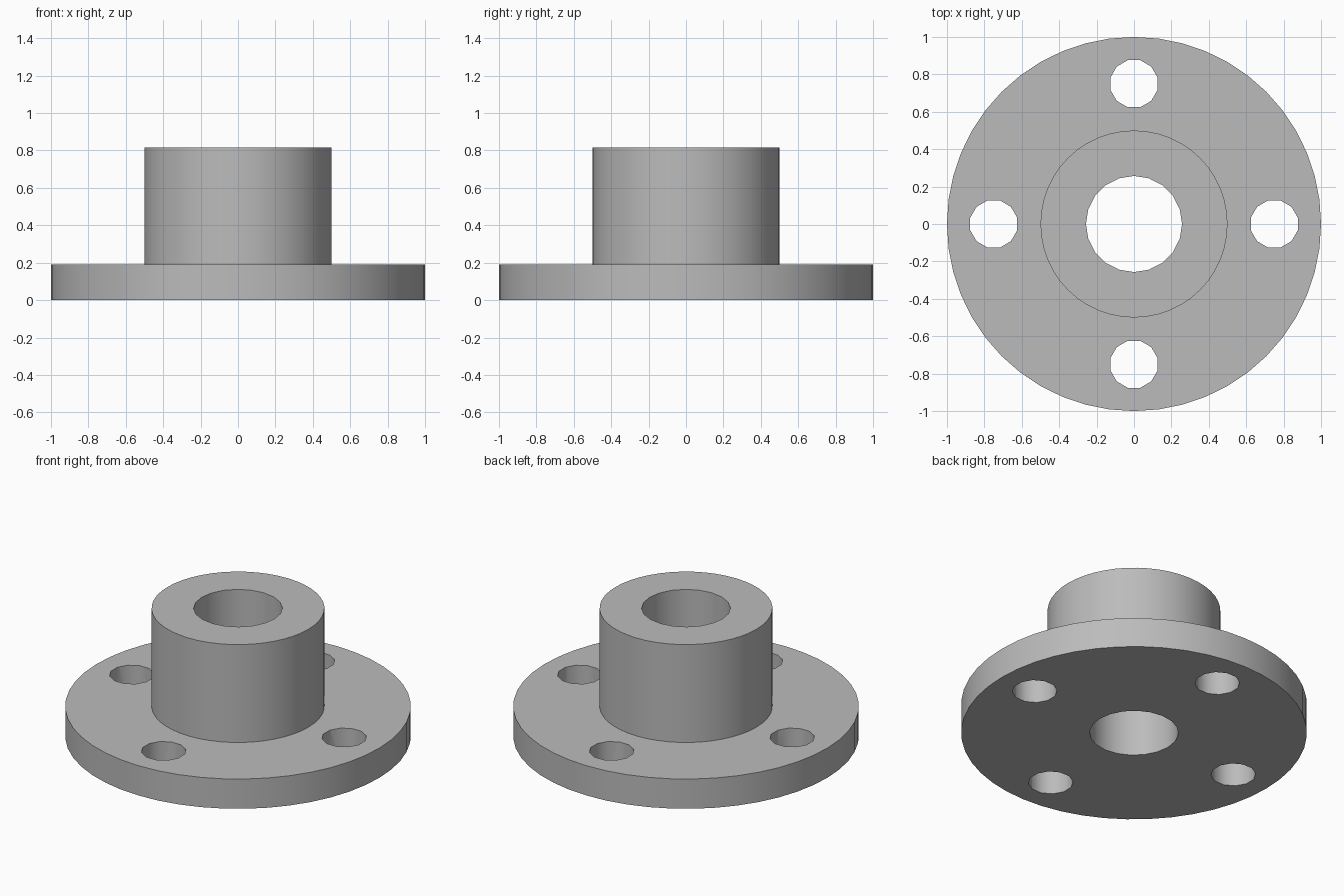
import bpy
from math import radians, cos, sin, pi

default = bpy.data.objects.get("Cube")
if default:
    bpy.data.objects.remove(default, do_unlink=True)

FLANGE_TOP, HUB_TOP = 0.19, 0.815

steel = bpy.data.materials.new("grey_steel")
steel.use_nodes = True
grey = (0.5, 0.5, 0.5, 1)
steel.diffuse_color = grey
steel.node_tree.nodes["Principled BSDF"].inputs["Base Color"].default_value = grey


def cylinder(name, radius, z0, z1, sides, x=0, y=0, turn=0):
    bpy.ops.mesh.primitive_cylinder_add(
        vertices=sides, radius=radius, depth=z1 - z0,
        location=(x, y, (z0 + z1) / 2), rotation=(0, 0, turn))
    obj = bpy.context.object
    obj.name = name
    obj.data.materials.append(steel)
    return obj


def combine(target, other, operation):
    mod = target.modifiers.new(operation.lower(), "BOOLEAN")
    mod.operation, mod.object, mod.solver = operation, other, "EXACT"
    bpy.ops.object.select_all(action="DESELECT")
    target.select_set(True)
    bpy.context.view_layer.objects.active = target
    bpy.ops.object.modifier_apply(modifier=mod.name)
    bpy.data.objects.remove(other, do_unlink=True)


# Flange disc with a raised hub
flange = cylinder("flange_with_hub", 1, 0, FLANGE_TOP, 48)
hub = cylinder("hub", 0.5, FLANGE_TOP - 0.1, HUB_TOP, 48)
combine(flange, hub, "UNION")

# Centre bore
bore = cylinder("bore_cutter", 0.257, -0.1, HUB_TOP + 0.1, 20)
combine(flange, bore, "DIFFERENCE")

# Four bolt holes
for i in range(4):
    angle = i * pi / 2
    hole = cylinder("bolt_hole_cutter", 0.13, -0.1, FLANGE_TOP + 0.1, 12,
                    0.75 * cos(angle), 0.75 * sin(angle), radians(15))
    combine(flange, hole, "DIFFERENCE")

bpy.ops.object.shade_smooth_by_angle(angle=radians(35))
